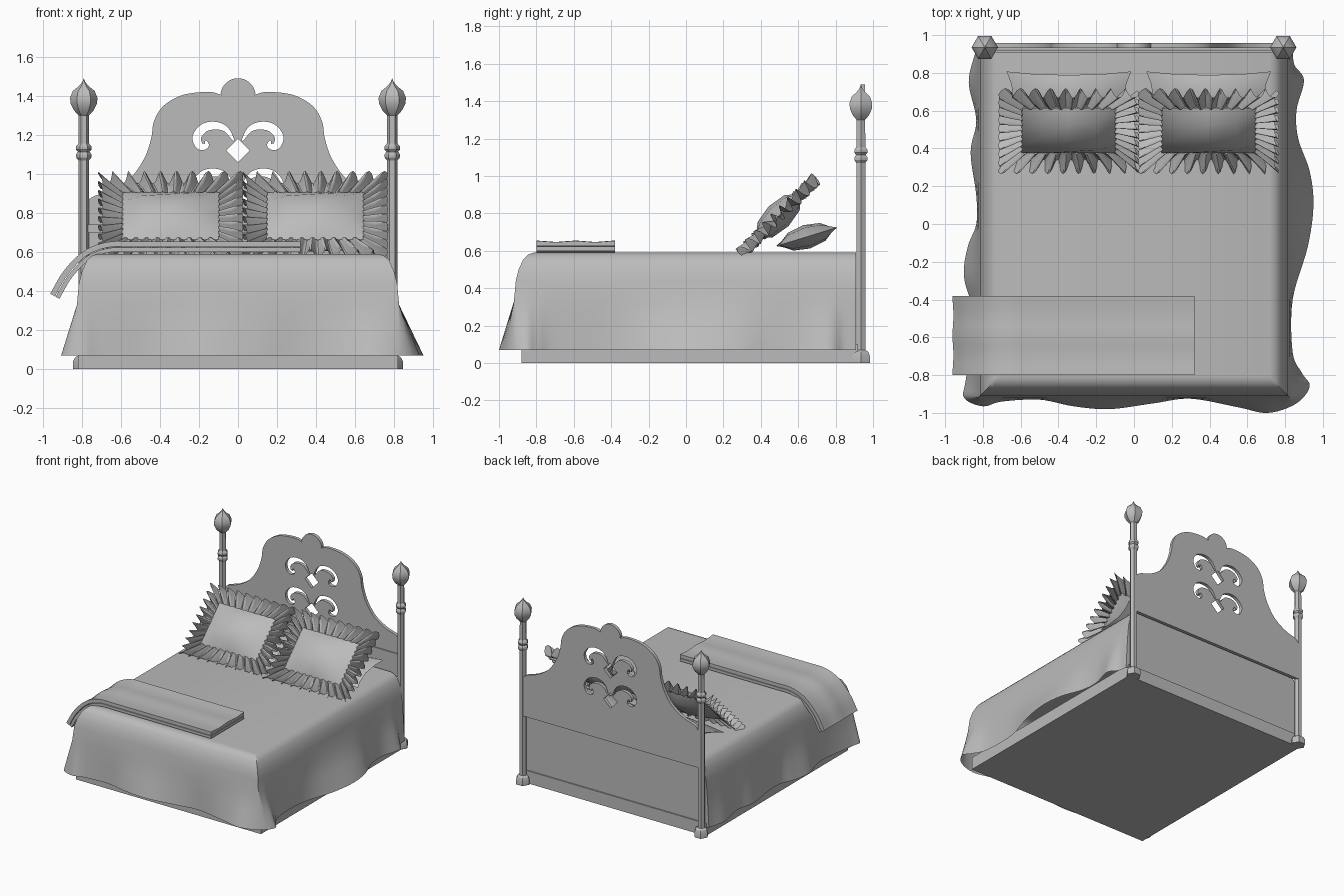
import bpy, bmesh, math
from mathutils import Vector, Matrix

cube = bpy.data.objects.get("Cube")
if cube:
    bpy.data.objects.remove(cube, do_unlink=True)

grey = bpy.data.materials.new("plain grey")
grey.use_nodes = True
grey.diffuse_color = (0.5, 0.5, 0.5, 1)
grey.node_tree.nodes["Principled BSDF"].inputs["Base Color"].default_value = (0.5, 0.5, 0.5, 1)


def finish(name, bm, smooth=35, matrix=None):
    bmesh.ops.remove_doubles(bm, verts=bm.verts, dist=0.0005)
    bmesh.ops.recalc_face_normals(bm, faces=bm.faces)
    mesh = bpy.data.meshes.new(name)
    bm.to_mesh(mesh)
    bm.free()
    ob = bpy.data.objects.new(name, mesh)
    bpy.context.collection.objects.link(ob)
    mesh.materials.append(grey)
    if matrix:
        ob.matrix_world = matrix
    if smooth:
        bpy.ops.object.select_all(action="DESELECT")
        ob.select_set(True)
        bpy.context.view_layer.objects.active = ob
        bpy.ops.object.shade_smooth_by_angle(angle=math.radians(smooth))
    return ob


def loft(bm, rows, closed=False):
    """Skin a list of equally long point rows and return their vertices."""
    vs = [[bm.verts.new(p) for p in row] for row in rows]
    n = len(rows[0])
    for a, b in zip(vs, vs[1:]):
        for i in range(n if closed else n - 1):
            j = (i + 1) % n
            bm.faces.new((a[i], a[j], b[j], b[i]))
    return vs


def spline(pts, steps=6):
    """Smooth open curve through 2D points."""
    p = [Vector(q) for q in pts]
    p = [2 * p[0] - p[1]] + p + [2 * p[-1] - p[-2]]
    out = []
    for a, b, c, d in zip(p, p[1:], p[2:], p[3:]):
        for k in range(steps):
            t = k / steps
            out.append(b + (c - a) * t / 2 + (2 * a - 5 * b + 4 * c - d) * t * t / 2
                       + (3 * b - a - 3 * c + d) * t ** 3 / 2)
    return out + [p[-2]]


# Bed base
bm = bmesh.new()
bmesh.ops.create_cube(bm, size=1, matrix=Matrix.Translation((0, 0.02, 0.05)) @ Matrix.Diagonal((1.64, 1.8, 0.1, 1)))
finish("bed_base", bm, 0)

# Quilt: wavy hem rising to a rounded mattress edge
hem = spline([(0.84, 0.91), (0.85, 0.84), (0.9, 0.76), (0.86, 0.6), (0.87, 0.45), (0.93, 0.28),
              (0.95, 0.1), (0.92, -0.12), (0.84, -0.4), (0.84, -0.68), (0.89, -0.79), (0.93, -0.86),
              (0.86, -0.95), (0.71, -1), (0.55, -0.97), (0.3, -0.925), (0.1, -0.95), (-0.13, -0.98),
              (-0.32, -0.965), (-0.5, -0.93), (-0.7, -0.94), (-0.8, -0.965), (-0.9, -0.92),
              (-0.89, -0.82), (-0.85, -0.5), (-0.9, -0.28), (-0.88, -0.12), (-0.835, 0),
              (-0.835, 0.15), (-0.865, 0.38), (-0.835, 0.55), (-0.875, 0.75), (-0.84, 0.91)])


def edge_row(inset, z):
    w, front = 0.825 - inset, -0.92 + inset
    return [Vector((max(-w, min(w, p.x)), max(front, p.y), z)) for p in hem]


waist = edge_row(0, 0.33)
low = [Vector((p.x, p.y, 0.07)) for p in hem]
rows = [[a.lerp(b, t) for a, b in zip(low, waist)] for t in (0, 0.5, 1)]
rows += [edge_row(d, z) for d, z in ((0.01, 0.44), (0.025, 0.5), (0.05, 0.555), (0.075, 0.58), (0.105, 0.59))]
bm = bmesh.new()
vs = loft(bm, rows)
bm.faces.new(vs[-1])
bm.faces.new([r[0] for r in vs] + [r[-1] for r in reversed(vs)])
finish("quilt", bm, 40)

# Corner posts with ringed shafts and pointed finials
post_profile = [(0, 0), (0.055, 0), (0.055, 0.04), (0.045, 0.06), (0.028, 0.07), (0.028, 1.07),
                (0.04, 1.085), (0.04, 1.1), (0.03, 1.113), (0.04, 1.125), (0.04, 1.14), (0.028, 1.155),
                (0.026, 1.3), (0.05, 1.325), (0.068, 1.36), (0.07, 1.39), (0.056, 1.425),
                (0.025, 1.45), (0.008, 1.47), (0, 1.49)]
for side, x in (("left", 0.79), ("right", -0.79)):
    bm = bmesh.new()
    loft(bm, [[(r * math.cos(k * math.pi / 3), r * math.sin(k * math.pi / 3), z) for k in range(6)]
              for r, z in post_profile], closed=True)
    finish(side + "_post", bm, 30, Matrix.Translation((x, 0.935, 0)))

# Headboard: mirrored outline with scroll and diamond openings
half = spline([(0.79, 0.83), (0.75, 0.88), (0.65, 0.915), (0.55, 0.98), (0.48, 1.08), (0.445, 1.18),
               (0.43, 1.27), (0.38, 1.35), (0.28, 1.405), (0.15, 1.42), (0.085, 1.405)])
knob = [Vector((0.09 * math.cos(a), 1.4 + 0.09 * math.sin(a)))
        for a in (k * math.pi / 20 for k in range(1, 11))]
half = [Vector((0.79, 0.55))] + half + knob
outline = half + [Vector((-p.x, p.y)) for p in reversed(half[:-1])]


def scroll(sx, drop):
    path = spline([(0.022, 1.17), (0.06, 1.225), (0.11, 1.245), (0.17, 1.235), (0.208, 1.19),
                   (0.195, 1.145), (0.163, 1.145), (0.165, 1.17)], 4)
    left, right = [], []
    for i, p in enumerate(path):
        t = (path[min(i + 1, len(path) - 1)] - path[max(i - 1, 0)]).normalized()
        w = 0.004 + 0.021 * math.sin(math.pi * i / (len(path) - 1)) ** 0.8
        left.append(p + Vector((-t.y, t.x)) * w)
        right.append(p - Vector((-t.y, t.x)) * w * 0.8)
    return [Vector((sx * p.x, p.y - drop)) for p in left + right[::-1]]


loops = [outline]
for drop in (0, 0.24):
    loops += [scroll(1, drop), scroll(-1, drop)]
    loops.append([Vector((0.06 * x, 1.12 - drop + 0.06 * z)) for x, z in ((1, 0), (0, 1), (-1, 0), (0, -1))])
curve = bpy.data.curves.new("headboard_outline", "CURVE")
curve.dimensions, curve.fill_mode, curve.extrude = "2D", "BOTH", 0.013
for pts in loops:
    s = curve.splines.new("POLY")
    s.points.add(len(pts) - 1)
    for sp, p in zip(s.points, pts):
        sp.co = (p.x, p.y, 0, 1)
    s.use_cyclic_u = True
helper = bpy.data.objects.new("headboard_outline", curve)
bpy.context.collection.objects.link(helper)
bpy.context.view_layer.update()
mesh = bpy.data.meshes.new_from_object(helper.evaluated_get(bpy.context.evaluated_depsgraph_get()))
bpy.data.objects.remove(helper, do_unlink=True)
bm = bmesh.new()
bm.from_mesh(mesh)
finish("headboard", bm, 30, Matrix.Translation((0, 0.945, 0)) @ Matrix.Rotation(math.pi / 2, 4, "X"))

# Rail across the front of the headboard
bm = bmesh.new()
bmesh.ops.create_cube(bm, size=1, matrix=Matrix.Translation((0, 0.93, 0.72)) @ Matrix.Diagonal((1.56, 0.012, 0.04, 1)))
finish("headboard_rail", bm, 0)


def cushion(name, w, d, h, matrix, pinch=0.0):
    """Low-poly pillow with thin edges; pinch pulls its sides in between the corners."""
    steps = (-1, -0.6, 0, 0.6, 1)
    bm = bmesh.new()
    for s in (1, -1):
        loft(bm, [[(u * w * (1 - pinch * (1 - v * v)), v * d * (1 - pinch * (1 - u * u)),
                    s * h * ((1 - u * u) * (1 - v * v)) ** 0.6) for u in steps] for v in steps])
    finish(name, bm, 30, matrix)


def on_rect(t, w, d):
    """Point on a rectangle, one unit of t per side."""
    k, f = int(t) % 4, (t % 1) * 2 - 1
    return ((f * w, -d), (w, f * d), (-f * w, d), (-w, -f * d))[k]


def ruffle(name, matrix):
    bm = bmesh.new()
    rows, n, waves = [], 288, 9
    for s in (0, 0.5, 1):
        row = []
        for i in range(n):
            t = 4 * i / n
            a = 2 * math.pi * waves * t
            x, y = on_rect(t, 0.245 + 0.115 * s, 0.165 + 0.115 * s)
            k = 1 + 0.035 * s * math.cos(a)
            row.append((x * k, y * k, (0.01 + 0.03 * s) * math.sin(a + 0.5 * s)))
        rows.append(row)
    loft(bm, rows, closed=True)
    finish(name, bm, 40, matrix)


# Pillows: flat ones behind, ruffled ones leaning in front
for side, x in (("right", -0.345), ("left", 0.395)):
    lean = Matrix.Translation((x, 0.495, 0.785)) @ Matrix.Rotation(math.radians(45), 4, "X")
    cushion(side + "_ruffled_pillow", 0.25, 0.17, 0.075, lean)
    ruffle(side + "_pillow_ruffle", lean)
    flat = Matrix.Translation((x - 0.0, 0.645, 0.675)) @ Matrix.Rotation(math.radians(17), 4, "X")
    cushion(side + "_flat_pillow", 0.33, 0.17, 0.065, flat, 0.12)

# Folded throw hanging over the right side
path = [Vector((0.32, 0.6))] + spline([(-0.55, 0.6), (-0.66, 0.598), (-0.76, 0.56), (-0.85, 0.47), (-0.915, 0.36)])
for name, inner, outer in (("throw_lower_layer", 0, 0.022), ("throw_upper_layer", 0.026, 0.05)):
    bm = bmesh.new()
    rows = []
    for i, p in enumerate(path):
        t = (path[min(i + 1, len(path) - 1)] - path[max(i - 1, 0)]).normalized()
        normal = Vector((t.y, -t.x))
        ring = []
        for off, order in ((inner, range(9)), (outer, range(8, -1, -1))):
            for k in order:
                q = p + normal * (off + 0.004 * math.cos(k * math.pi / 2) * (off > 0.03))
                ring.append((q.x, -0.8 + 0.42 * k / 8, q.y))
        rows.append(ring)
    vs = loft(bm, rows, closed=True)
    bm.faces.new(vs[0])
    bm.faces.new(vs[-1])
    finish(name, bm, 40)
